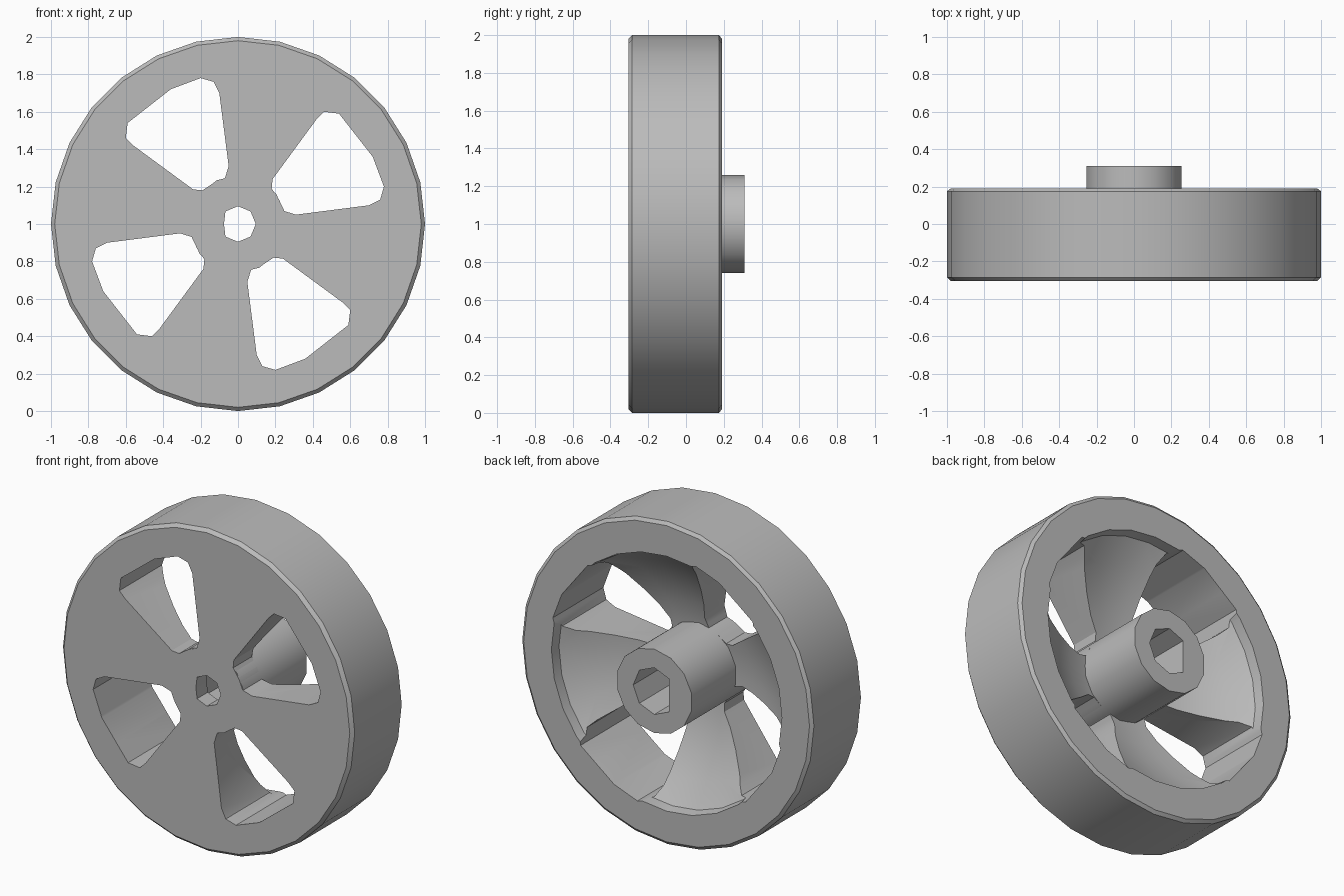
import bpy, bmesh, math
from mathutils import Matrix, Vector

if "Cube" in bpy.data.objects:
    bpy.data.objects.remove(bpy.data.objects["Cube"])

FRONT, BACK, HUB_BACK = -0.305, 0.19, 0.31
CENTRE = Vector((0, 0, 1))

grey = bpy.data.materials.new("plain grey")
grey.use_nodes = True
grey.diffuse_color = (0.5, 0.5, 0.5, 1)
grey.node_tree.nodes["Principled BSDF"].inputs["Base Color"].default_value = (0.5, 0.5, 0.5, 1)


def finish(bm, name):
    bmesh.ops.remove_doubles(bm, verts=bm.verts, dist=0.0005)
    bmesh.ops.recalc_face_normals(bm, faces=bm.faces)
    bmesh.ops.translate(bm, verts=bm.verts, vec=CENTRE)
    mesh = bpy.data.meshes.new(name)
    bm.to_mesh(mesh)
    bm.free()
    mesh.materials.append(grey)
    obj = bpy.data.objects.new(name, mesh)
    bpy.context.collection.objects.link(obj)
    return obj


def lathe(name, profile, sides, closed=False):
    """Turn (radius, y) points around the y axis."""
    bm = bmesh.new()
    verts = [bm.verts.new((0, y, r)) for r, y in profile]
    edges = [bm.edges.new(p) for p in zip(verts, verts[1:])]
    if closed:
        edges.append(bm.edges.new((verts[-1], verts[0])))
    bmesh.ops.spin(bm, geom=verts + edges, cent=(0, 0, 0), axis=(0, 1, 0),
                   angle=math.tau, steps=sides, use_merge=False)
    return finish(bm, name)


def prism(name, outline, y0, y1, copies=1):
    """Extrude an (x, z) outline along y, repeated evenly around the axle."""
    bm = bmesh.new()
    for i in range(copies):
        turn = Matrix.Rotation(math.tau * i / copies, 3, 'Y')
        face = bm.faces.new([bm.verts.new(turn @ Vector((x, y0, z))) for x, z in outline])
        ext = bmesh.ops.extrude_face_region(bm, geom=[face])["geom"]
        bmesh.ops.translate(bm, vec=(0, y1 - y0, 0),
                            verts=[v for v in ext if isinstance(v, bmesh.types.BMVert)])
    return finish(bm, name)


def cut(target, cutter):
    mod = target.modifiers.new("cut", 'BOOLEAN')
    mod.operation, mod.solver, mod.object = 'DIFFERENCE', 'EXACT', cutter
    bpy.context.view_layer.update()
    graph = bpy.context.evaluated_depsgraph_get()
    mesh = bpy.data.meshes.new_from_object(target.evaluated_get(graph))
    target.modifiers.clear()
    target.data = mesh
    bpy.data.objects.remove(cutter)


def d_outline(radius, flat, sides=8):
    """Coarse circle flattened on the -x side."""
    ring = [math.tau * i / sides for i in range(sides)]
    return [(max(radius * math.sin(a), -flat), radius * math.cos(a)) for a in ring]


# Rim and dished spoke disc, turned as one solid
wheel = lathe("rim_and_spokes", [
    (0, FRONT), (0.98, FRONT), (1, FRONT + 0.02), (1, BACK - 0.015), (0.98, BACK),
    (0.79, BACK), (0.78, 0.13), (0.65, 0.03), (0.52, -0.04), (0.4, -0.09),
    (0.25, -0.125), (0.2, -0.13), (0.2, -0.2), (0, -0.2)], 28)

# Four windows between the spokes
window = [(-0.1, 0.7), (-0.13, 0.76), (-0.2, 0.78), (-0.36, 0.72), (-0.59, 0.54),
          (-0.6, 0.46), (-0.56, 0.42), (-0.24, 0.185), (-0.19, 0.18), (-0.13, 0.22),
          (-0.07, 0.245), (-0.05, 0.31)]
cut(wheel, prism("window_cutter", window, -0.4, 0.4, copies=4))

# Axle hole through the front face
cut(wheel, prism("axle_cutter", d_outline(0.095, 0.075), -0.4, 0.1))

# Hub tube with a wider keyed bore
hub = lathe("hub", [(0, FRONT + 0.005), (0.26, FRONT + 0.005), (0.26, HUB_BACK), (0, HUB_BACK)], 14)
cut(hub, prism("bore_cutter", d_outline(0.145, 0.1), -0.4, 0.4))

# Smooth shading with sharp edges kept
bpy.ops.object.select_all(action='DESELECT')
for obj in (wheel, hub):
    obj.select_set(True)
bpy.context.view_layer.objects.active = wheel
bpy.ops.object.shade_smooth_by_angle(angle=math.radians(30))
